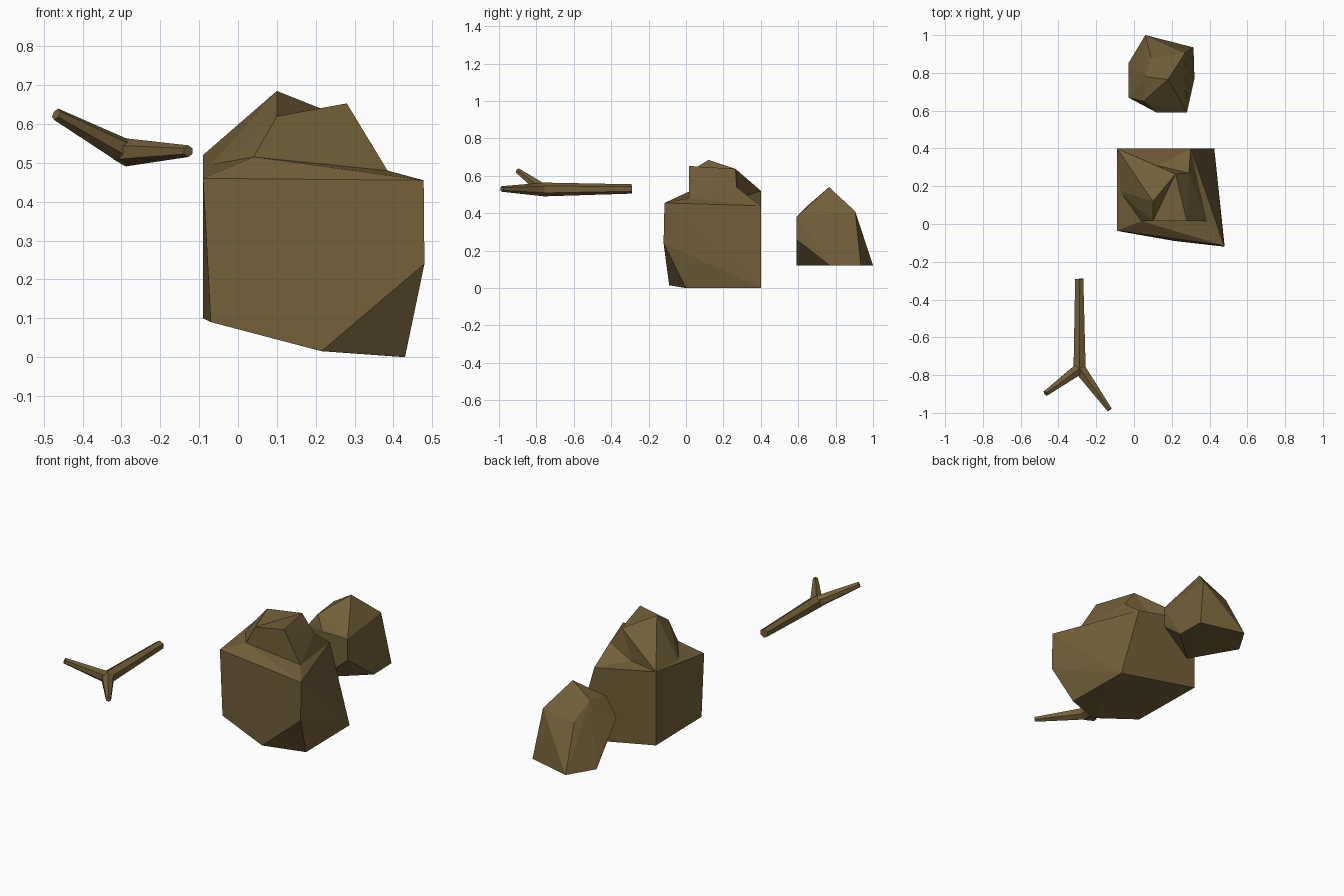
import bpy, bmesh
from mathutils import Vector

if "Cube" in bpy.data.objects:
    bpy.data.objects.remove(bpy.data.objects["Cube"])

mat = bpy.data.materials.new("earth_brown")
mat.diffuse_color = (0.17, 0.115, 0.04, 1)
mat.use_nodes = True
mat.node_tree.nodes["Principled BSDF"].inputs["Base Color"].default_value = mat.diffuse_color


def finish(name, bm):
    bmesh.ops.recalc_face_normals(bm, faces=bm.faces)
    me = bpy.data.meshes.new(name)
    bm.to_mesh(me)
    bm.free()
    ob = bpy.data.objects.new(name, me)
    bpy.context.collection.objects.link(ob)
    me.materials.append(mat)
    return ob


def hull(name, pts):
    """Chiselled block: convex hull of its corner points."""
    bm = bmesh.new()
    for p in pts:
        bm.verts.new(p)
    res = bmesh.ops.convex_hull(bm, input=bm.verts)
    junk = {g for g in res["geom_interior"] + res["geom_unused"]
            if isinstance(g, bmesh.types.BMVert)}
    bmesh.ops.delete(bm, geom=list(junk), context='VERTS')
    return finish(name, bm)


def limb(name, a, b, ra, rb, sides=6):
    """Tapered stick from a to b."""
    a, b = Vector(a), Vector(b)
    bm = bmesh.new()
    bmesh.ops.create_cone(bm, cap_ends=True, segments=sides,
                          radius1=ra, radius2=rb, depth=(b - a).length)
    rot = (b - a).to_track_quat('Z', 'Y')
    for v in bm.verts:
        v.co = rot @ v.co + (a + b) / 2
    return finish(name, bm)


def union(base, others):
    bpy.context.view_layer.objects.active = base
    for o in others:
        m = base.modifiers.new("join", 'BOOLEAN')
        m.operation, m.solver, m.object = 'UNION', 'EXACT', o
        bpy.ops.object.modifier_apply(modifier=m.name)
        bpy.data.objects.remove(o)


# Large boulder: shared corners of its crown
left_front, right_front = (-.09, -.035, .46), (.478, -.115, .455)
left_back, right_back = (-.09, .4, .52), (.3, .4, .44)
ledge_l, ledge_r = (.04, .015, .515), (.385, .015, .48)
brow_l, brow_r = (.1, .015, .62), (.28, .015, .653)
peak, rear_peak = (.1, .12, .685), (.22, .265, .637)
shoulder, dent = (.29, .27, .54), (.12, .31, .485)
core = (.15, .15, .2)

boulder = hull("large_boulder", [
    left_front, right_front, left_back, right_back, ledge_l, ledge_r,
    (-.07, -.04, .09), (.215, -.09, .015), (.43, 0, 0), (.48, -.12, .24),
    (.425, .4, 0), (-.09, .4, .1)])
right_crown = hull("right_crown", [
    ledge_l, ledge_r, brow_l, brow_r, rear_peak, shoulder, dent, core])
left_crown = hull("left_crown", [
    ledge_l, brow_l, peak, rear_peak, dent, left_back,
    (-.09, .18, .475), (0, .175, .573), core])
saddle = hull("saddle", [ledge_l, ledge_r, shoulder, right_back, dent, core])
union(boulder, [right_crown, left_crown, saddle])

# Small boulder behind
hull("small_boulder", [
    (.18, .765, .54), (.06, .78, .465), (.27, .905, .41), (.09, .88, .37),
    (.05, .65, .44), (-.03, .67, .345), (.28, .59, .38), (.28, .59, .26),
    (.12, .59, .38), (.12, .59, .12), (.32, .77, .12), (.315, .935, .12),
    (.06, 1, .12), (-.03, .85, .12)])

# Forked twig in front
fork = (-.288, -.765, .527)
twig = limb("forked_twig", fork, (-.29, -.29, .53), .037, .025)
union(twig, [
    limb("left_prong", fork, (-.468, -.897, .625), .034, .016),
    limb("right_prong", fork, (-.128, -.985, .53), .036, .015)])
